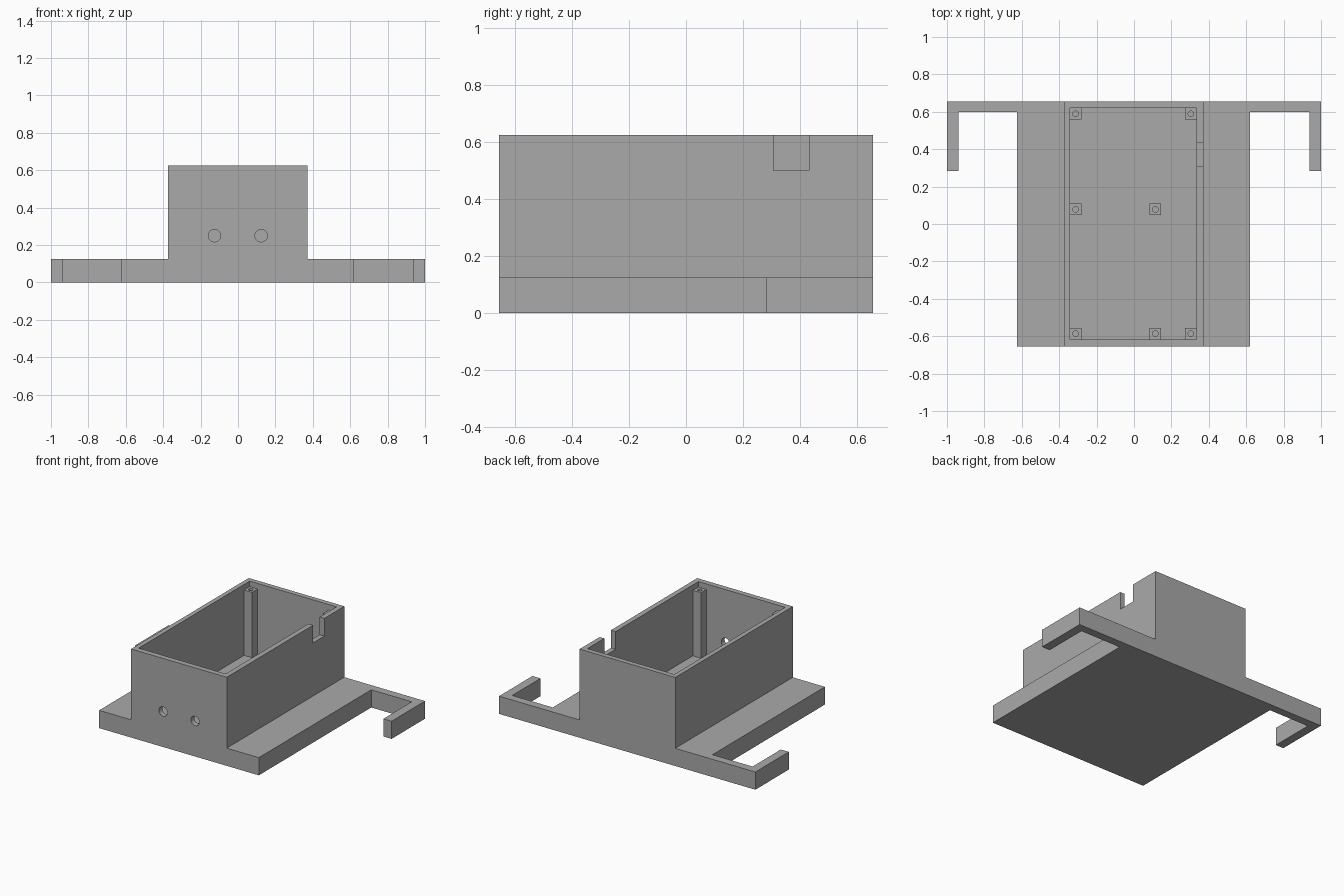
import bpy
import bmesh
from mathutils import Matrix, Vector

default = bpy.data.objects.get("Cube")
if default:
    bpy.data.objects.remove(default, do_unlink=True)

grey = bpy.data.materials.new("plain_grey")
grey.use_nodes = True
grey.diffuse_color = (0.4, 0.4, 0.4, 1)
grey.node_tree.nodes["Principled BSDF"].inputs["Base Color"].default_value = (0.4, 0.4, 0.4, 1)


def finish(name, bm):
    bmesh.ops.recalc_face_normals(bm, faces=bm.faces)
    mesh = bpy.data.meshes.new(name)
    bm.to_mesh(mesh)
    bm.free()
    mesh.materials.append(grey)
    obj = bpy.data.objects.new(name, mesh)
    bpy.context.collection.objects.link(obj)
    return obj


def prism(name, points, direction):
    """Extrude a flat outline along a direction."""
    bm = bmesh.new()
    face = bm.faces.new([bm.verts.new(p) for p in points])
    grown = bmesh.ops.extrude_face_region(bm, geom=[face], use_keep_orig=True)
    moved = [v for v in grown["geom"] if isinstance(v, bmesh.types.BMVert)]
    bmesh.ops.translate(bm, verts=moved, vec=Vector(direction))
    return finish(name, bm)


def box(name, x0, x1, y0, y1, z0, z1):
    outline = [(x0, y0, z0), (x1, y0, z0), (x1, y1, z0), (x0, y1, z0)]
    return prism(name, outline, (0, 0, z1 - z0))


def cylinder(name, centre, radius, depth, axis="Z"):
    bm = bmesh.new()
    turn = Matrix.Rotation(1.570796, 4, "X") if axis == "Y" else Matrix()
    bmesh.ops.create_cone(bm, cap_ends=True, segments=32, radius1=radius, radius2=radius,
                          depth=depth, matrix=Matrix.Translation(centre) @ turn)
    return finish(name, bm)


def cut(obj, cutter):
    """Subtract the cutter, then discard it."""
    cutter.hide_render = True
    mod = obj.modifiers.new("cut", "BOOLEAN")
    mod.operation = "DIFFERENCE"
    mod.solver = "EXACT"
    mod.object = cutter
    bpy.context.view_layer.objects.active = obj
    bpy.ops.object.modifier_apply(modifier=mod.name)
    bpy.data.objects.remove(cutter, do_unlink=True)


BACK, FRONT = 0.655, -0.655
BASE, TOP = 0.125, 0.625
IN_L, IN_R, IN_F, IN_B = -0.343, 0.335, -0.617, 0.62

# Base plate and case share one stepped section
section = [(-0.625, 0), (0.621, 0), (0.621, BASE), (0.371, BASE),
           (0.371, TOP), (-0.375, TOP), (-0.375, BASE), (-0.625, BASE)]
case = prism("case_body", [(x, FRONT, z) for x, z in section], (0, BACK - FRONT, 0))
cut(case, box("cavity_cutter", IN_L, IN_R, IN_F, IN_B, BASE, 0.8))
cut(case, box("notch_cutter", 0.32, 0.45, 0.307, 0.432, 0.5, 0.8))
for x in (-0.126, 0.124):
    cut(case, cylinder("port_cutter", (x, -0.64, 0.25), 0.033, 0.12, "Y"))

# Hooked arms at the back
for name, inner, lip, outer in (("right_hook", -0.625, -0.938, -1), ("left_hook", 0.621, 0.937, 1)):
    outline = [(inner, BACK), (outer, BACK), (outer, 0.283), (lip, 0.283), (lip, 0.598), (inner, 0.598)]
    prism(name, [(x, y, 0) for x, y in outline], (0, 0, BASE))

# Screw posts: tall ones in the corners, short ones for a board
POST = 0.062
tall, short = 0.586, 0.188
posts = [("corner_post", x, y, tall) for x in (IN_L, IN_R - POST) for y in (IN_F, IN_B - POST)]
posts += [("board_post", 0.083, IN_F, short), ("board_post", 0.083, 0.047, short),
          ("board_post", IN_L, 0.047, short)]
for name, x, y, top in posts:
    post = box(name, x, x + POST, y, y + POST, BASE, top)
    cut(post, cylinder("screw_cutter", (x + POST / 2, y + POST / 2, top), 0.015, 0.1))
